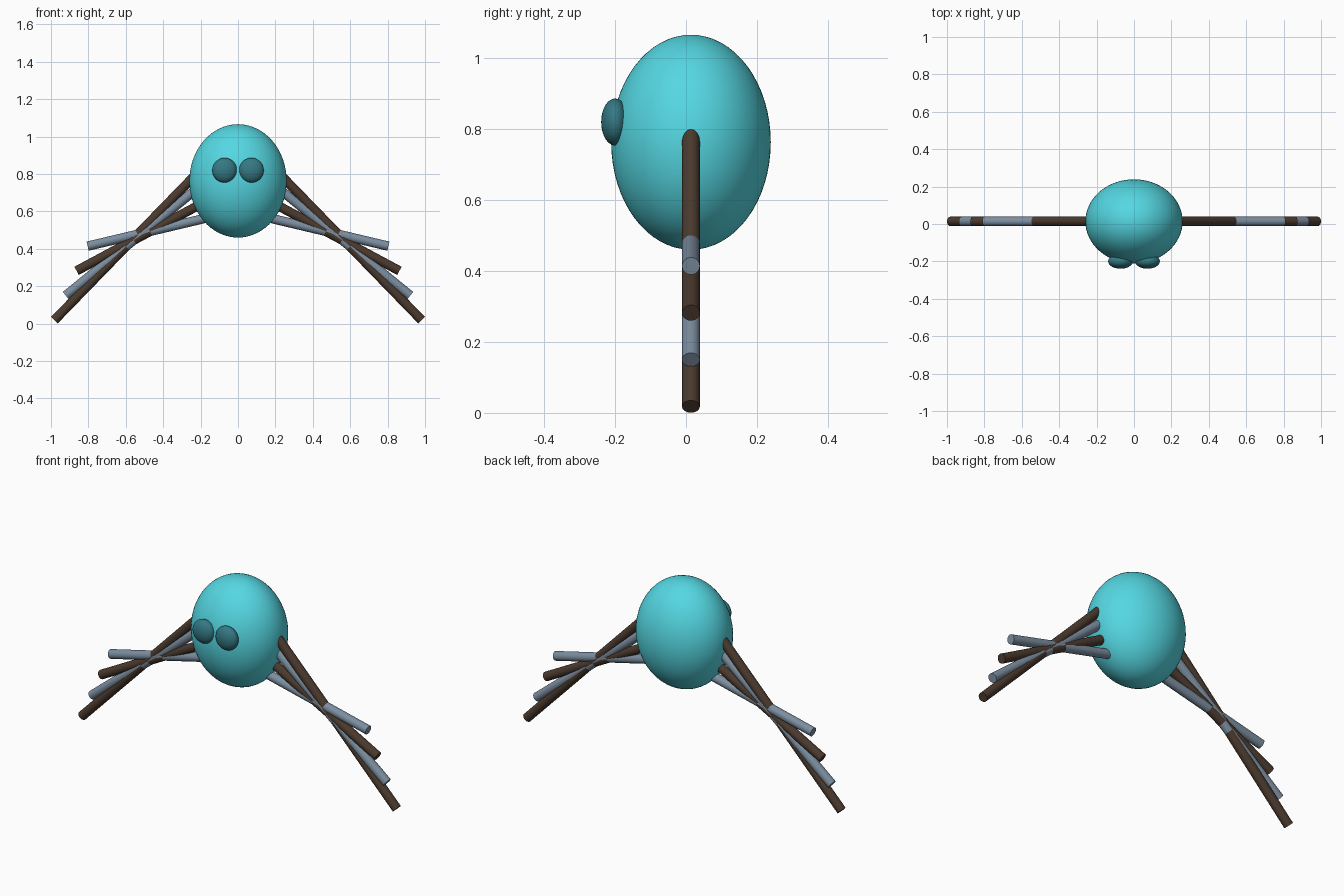
import bpy
from mathutils import Vector

if "Cube" in bpy.data.objects:
    bpy.data.objects.remove(bpy.data.objects["Cube"])


def material(name, rgb):
    m = bpy.data.materials.new(name)
    m.diffuse_color = (*rgb, 1)
    m.use_nodes = True
    m.node_tree.nodes["Principled BSDF"].inputs["Base Color"].default_value = m.diffuse_color
    return m


TEAL = material("teal", (0.09, 0.68, 0.76))
DARK_TEAL = material("dark_teal", (0.035, 0.19, 0.23))
BROWN = material("brown", (0.07, 0.042, 0.027))
GREY = material("blue_grey", (0.2, 0.27, 0.35))
MID_Y = 0.014


def finish(name, mat):
    ob = bpy.context.object
    ob.name = name
    ob.data.materials.append(mat)
    return ob


def ellipsoid(name, loc, radii, mat):
    bpy.ops.mesh.primitive_uv_sphere_add(segments=64, ring_count=32, radius=1, location=loc)
    ob = finish(name, mat)
    ob.scale = radii
    bpy.ops.object.transform_apply(location=False, rotation=False, scale=True)
    bpy.ops.object.shade_smooth()


def rod(name, a, b, radius, mat):
    a, b = Vector(a), Vector(b)
    bpy.ops.mesh.primitive_cylinder_add(vertices=32, radius=radius, depth=(b - a).length,
                                        location=(a + b) / 2,
                                        rotation=(b - a).to_track_quat('Z', 'Y').to_euler())
    finish(name, mat)
    bpy.ops.object.shade_smooth_by_angle()


# egg-shaped body
ellipsoid("body", (0, MID_Y, 0.763), (0.26, 0.225, 0.303), TEAL)

# inner z (at x = 0.2), then outer end x and z, for each leg of a side
LEGS = [(0.823, 0.982, 0.018), (0.737, 0.921, 0.150),
        (0.638, 0.863, 0.282), (0.557, 0.804, 0.414)]

for side, s in (("right", 1), ("left", -1)):
    # flattened eyes on the front
    ellipsoid(side + "_eye", (s * 0.072, -0.2, 0.82), (0.066, 0.039, 0.066), DARK_TEAL)
    # crossing straight legs in alternating colours
    for i, (z0, x1, z1) in enumerate(LEGS):
        rod(f"{side}_leg_{i + 1}", (s * 0.2, MID_Y, z0), (s * x1, MID_Y, z1),
            0.025, GREY if i % 2 else BROWN)

# the lowest leg pair's inner ends sit near the shell, so push them deeper inside
for side, s in (("right", 1), ("left", -1)):
    rod(side + "_leg_4_root", (s * 0.13, MID_Y, 0.573), (s * 0.21, MID_Y, 0.555), 0.0249, GREY)
